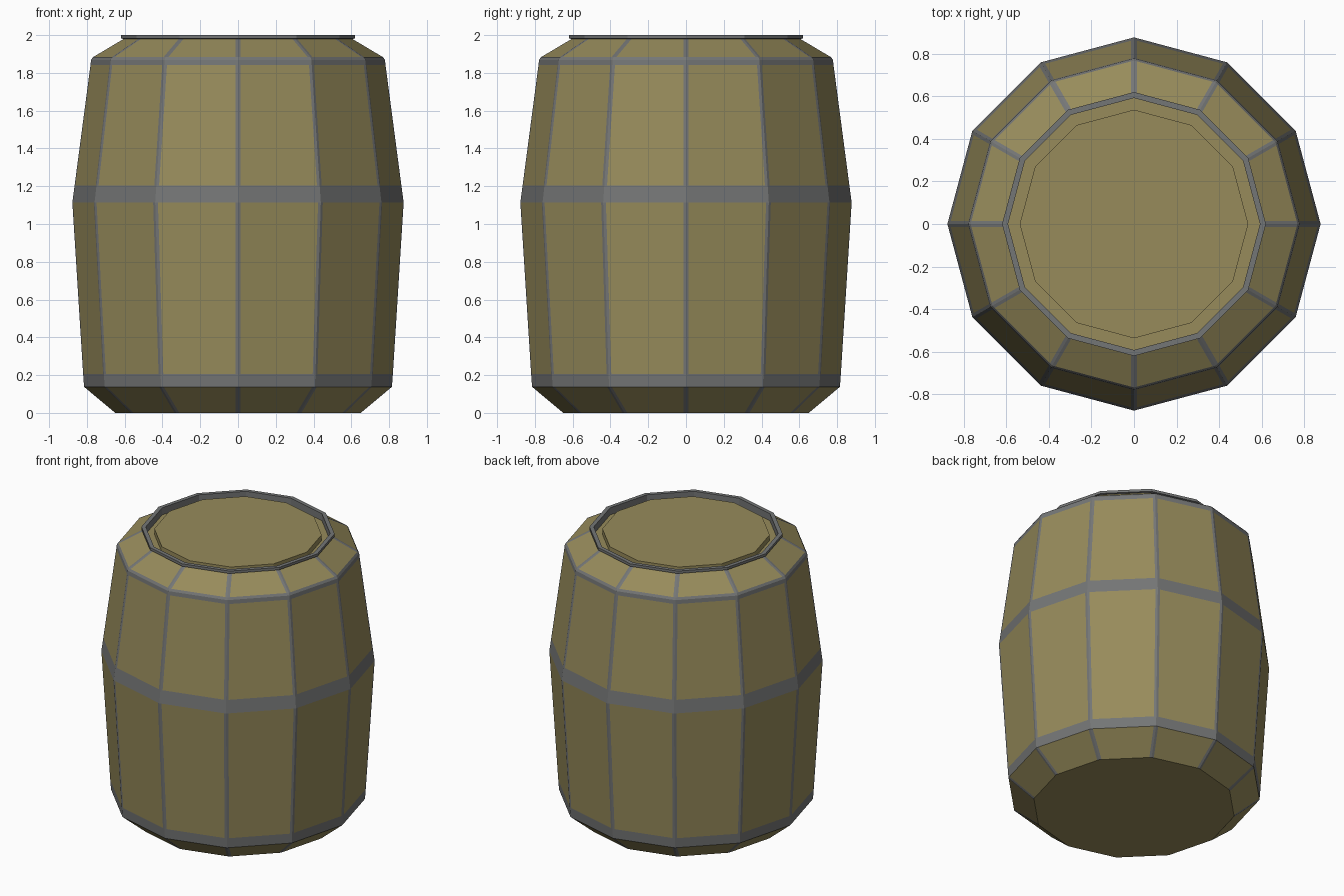
import bpy
import bmesh
from math import cos, sin, pi
from mathutils import Vector

SIDES = 12
STRIP = 0.015  # half width of the strip along each corner

cube = bpy.data.objects.get("Cube")
if cube:
    bpy.data.objects.remove(cube, do_unlink=True)


def make_material(name, colour):
    mat = bpy.data.materials.new(name)
    mat.use_nodes = True
    mat.diffuse_color = (*colour, 1)
    bsdf = mat.node_tree.nodes["Principled BSDF"]
    bsdf.inputs["Base Color"].default_value = (*colour, 1)
    bsdf.inputs["Roughness"].default_value = 0.8
    return mat


wood = make_material("olive wood", (0.31, 0.26, 0.105))
metal = make_material("grey metal", (0.175, 0.18, 0.18))


def ring_points(radius, z, strips):
    """Corners of one polygon ring, with a point either side of each for the strips."""
    corners = [Vector((radius * cos(2 * pi * k / SIDES), radius * sin(2 * pi * k / SIDES), z))
               for k in range(SIDES)]
    points = []
    for k, corner in enumerate(corners):
        points.append(corner)
        if strips:
            after = corners[(k + 1) % SIDES]
            step = (after - corner).normalized() * STRIP
            points += [corner + step, after - step]
    return points


def lathe(name, profile, metal_rows=(), strips=False, cap_start=False, cap_end=False):
    """Sweep a profile round the polygon; chosen rows and the corner strips are metal."""
    bm = bmesh.new()
    rings = [[bm.verts.new(p) for p in ring_points(r, z, strips)] for r, z in profile]
    count = len(rings[0])
    for row, (low, high) in enumerate(zip(rings, rings[1:])):
        for i in range(count):
            j = (i + 1) % count
            face = bm.faces.new((low[i], low[j], high[j], high[i]))
            on_strip = strips and i % 3 != 1
            face.material_index = int(row in metal_rows or on_strip)
    if cap_start:
        bm.faces.new(rings[0][::-1])
    if cap_end:
        bm.faces.new(rings[-1])
    mesh = bpy.data.meshes.new(name)
    bm.to_mesh(mesh)
    bm.free()
    mesh.materials.append(wood)
    mesh.materials.append(metal)
    obj = bpy.data.objects.new(name, mesh)
    bpy.context.collection.objects.link(obj)
    return obj


# Staved body with three hoops and metal strips on the corners
lathe("barrel_body",
      [(0.65, 0), (0.815, 0.138), (0.82, 0.207), (0.877, 1.114), (0.865, 1.204),
       (0.781, 1.841), (0.778, 1.868), (0.768, 1.883), (0.605, 1.98)],
      metal_rows=(1, 3, 5, 6), strips=True, cap_start=True)

# Metal rim round the opening
lathe("top_rim",
      [(0.605, 1.98), (0.62, 1.982), (0.62, 2), (0.592, 2), (0.592, 1.95)],
      metal_rows=range(4))

# Lid set inside the rim with a groove round it
lathe("lid", [(0.592, 1.95), (0.537, 1.95), (0.537, 1.99)], cap_end=True)
